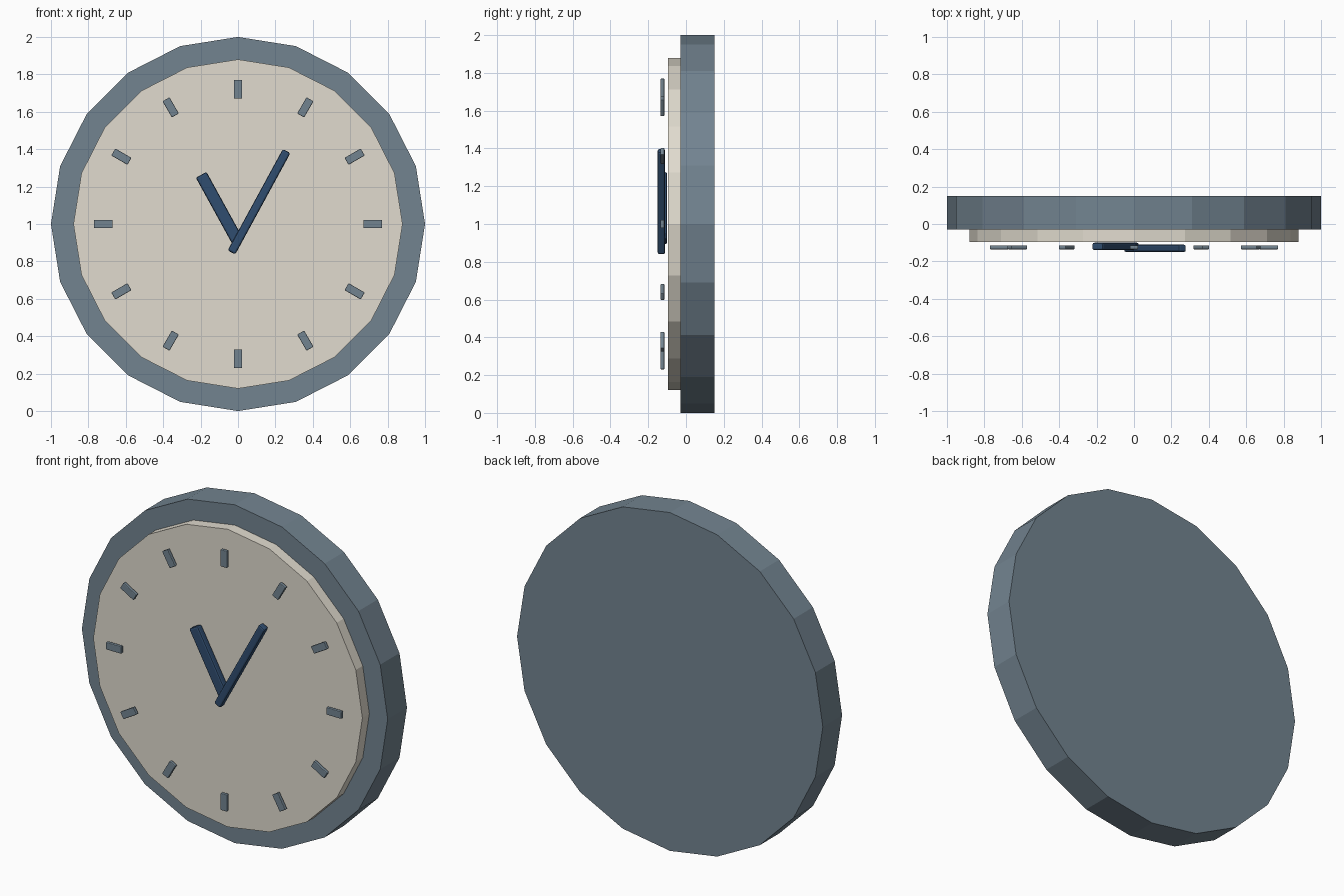
import bpy
import math

if "Cube" in bpy.data.objects:
    bpy.data.objects.remove(bpy.data.objects["Cube"])

CZ = 1.0  # height of the clock centre


def material(name, rgb):
    m = bpy.data.materials.new(name)
    m.diffuse_color = (*rgb, 1)
    m.use_nodes = True
    m.node_tree.nodes["Principled BSDF"].inputs["Base Color"].default_value = m.diffuse_color
    return m


slate = material("slate", (0.17, 0.23, 0.28))
cream = material("cream", (0.75, 0.71, 0.62))
navy = material("navy", (0.03, 0.075, 0.16))


def disc(name, radius, y0, y1, mat):
    """20-sided drum facing -y with a corner at the top."""
    bpy.ops.mesh.primitive_cylinder_add(
        vertices=20, radius=radius, depth=y1 - y0,
        location=(0, (y0 + y1) / 2, CZ), rotation=(math.pi / 2, 0, 0))
    obj = bpy.context.object
    obj.name = name
    obj.data.materials.append(mat)
    return obj


def bar(name, x, z, width, length, y0, y1, angle, bevel, mat):
    """Bevelled bar in the clock plane, turned clockwise from upright."""
    bpy.ops.mesh.primitive_cube_add(
        size=1, location=(x, (y0 + y1) / 2, z), rotation=(0, angle, 0))
    obj = bpy.context.object
    obj.name = name
    obj.scale = (width, y1 - y0, length)
    bpy.ops.object.transform_apply(location=False, rotation=False, scale=True)
    mod = obj.modifiers.new("soft_edges", 'BEVEL')
    mod.width = bevel
    mod.segments = 2
    obj.data.materials.append(mat)
    return obj


# Case and dial
disc("case", 1.0, -0.03, 0.15, slate)
disc("dial", 0.88, -0.095, -0.02, cream)

# Hour markers, floating just in front of the dial
for i in range(12):
    a = i * math.tau / 12
    bar(f"hour_marker_{i + 1}", 0.72 * math.sin(a), CZ + 0.72 * math.cos(a),
        0.043, 0.10, -0.135, -0.115, a, 0.004, slate)


# Hands, given by tail and tip points in x, z
def hand(name, tail, tip, width, y0, y1):
    dx, dz = tip[0] - tail[0], tip[1] - tail[1]
    bar(name, (tail[0] + tip[0]) / 2, (tail[1] + tip[1]) / 2, width,
        math.hypot(dx, dz), y0, y1, math.atan2(dx, dz), 0.01, navy)


hand("hour_hand", (0.0, 0.905), (-0.197, 1.263), 0.065, -0.14, -0.10)
hand("minute_hand", (-0.035, 0.848), (0.26, 1.39), 0.046, -0.15, -0.11)
